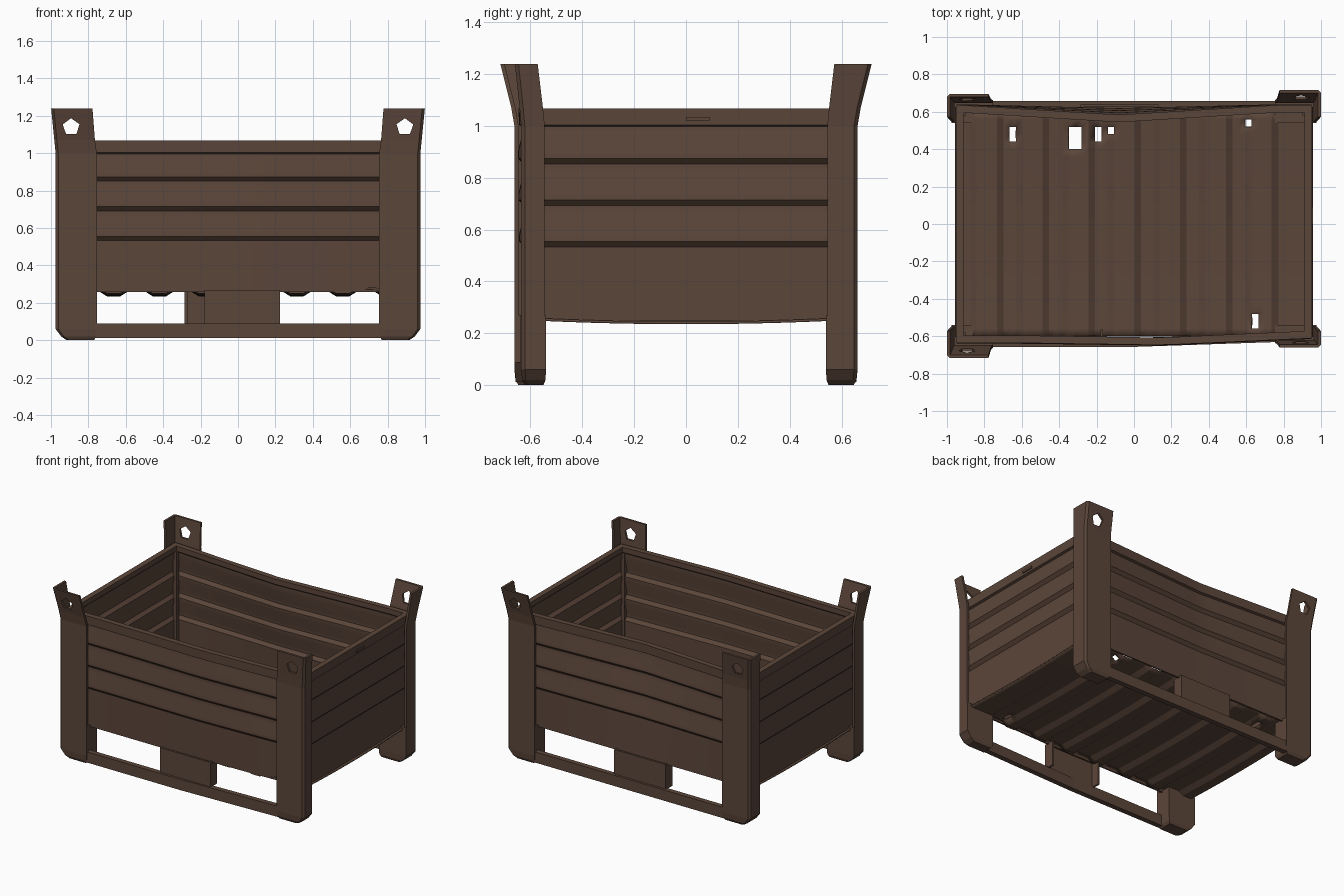
import bpy, bmesh, math

if "Cube" in bpy.data.objects:
    bpy.data.objects.remove(bpy.data.objects["Cube"])

rust = bpy.data.materials.new("rusty_brown")
rust.diffuse_color = (0.105, 0.061, 0.042, 1)
rust.use_nodes = True
rust.node_tree.nodes["Principled BSDF"].inputs["Base Color"].default_value = rust.diffuse_color


def finish(name, bm, mirror=None):
    bmesh.ops.recalc_face_normals(bm, faces=bm.faces)
    me = bpy.data.meshes.new(name)
    bm.to_mesh(me)
    bm.free()
    me.materials.append(rust)
    ob = bpy.data.objects.new(name, me)
    bpy.context.collection.objects.link(ob)
    if mirror:
        m = ob.modifiers.new("mirror", 'MIRROR')
        m.use_axis = mirror
        m.use_mirror_merge = False
    return ob


def loft(name, rings, mirror=None):
    """Closed solid through a list of equal-length point rings."""
    bm = bmesh.new()
    rows = [[bm.verts.new(p) for p in r] for r in rings]
    n = len(rows[0])
    for a, b in zip(rows, rows[1:]):
        for i in range(n):
            bm.faces.new((a[i], a[(i + 1) % n], b[(i + 1) % n], b[i]))
    bm.faces.new(rows[0][::-1])
    bm.faces.new(rows[-1])
    return finish(name, bm, mirror)


def rect(x0, x1, y0, y1, z):
    return [(x0, y0, z), (x1, y0, z), (x1, y1, z), (x0, y1, z)]


def box(name, x0, x1, y0, y1, z0, z1, mirror=None):
    return loft(name, [rect(x0, x1, y0, y1, z) for z in (z0, z1)], mirror)


ALL = (True, True, False)
BOTH_X = (True, False, False)
C = 0.014


# Corner posts: L-section angle whose top flares outward into a lug
def angle_ring(z, xo, yo, xi, yi, t=0.016):
    return [(xi, yo, z), (xo - C, yo, z), (xo, yo - C, z), (xo, yi, z),
            (xo - t, yi, z), (xo - t, yo - t, z), (xi, yo - t, z)]


def foot_ring(z, xo, yo, xi, yi):
    return [(xi, yo, z), (xo - C, yo, z), (xo, yo - C, z), (xo, yi, z), (xi, yi, z)]


def place(rings, sx, sy):
    return [[(sx * x, sy * y, z) for x, y, z in r] for r in rings]


def corner(name, sx, sy, push, lean):
    """One post; push shifts it inward, lean straightens its lug."""
    y = 0.662 - push
    post = loft(name + "_post", place([
        angle_ring(0.27, 0.975, y, 0.755, 0.545),
        angle_ring(1.00, 0.975, y, 0.755, 0.545),
        angle_ring(1.07, 0.982, y + 0.012 - lean * 0.2, 0.765, 0.552),
        angle_ring(1.238, 0.999, y + 0.054 - lean, 0.778, 0.572)], sx, sy))
    # five-sided lifting hole
    hole = loft("lug_hole_cutter", place([
        [(0.892 + 0.047 * math.cos(0.3 + i * math.tau / 5), d,
          1.14 + 0.047 * math.sin(0.3 + i * math.tau / 5)) for i in range(5)]
        for d in (0.55, 0.80)], sx, sy))
    hole.hide_render = True
    cut = post.modifiers.new("hole", 'BOOLEAN')
    cut.operation = 'DIFFERENCE'
    cut.solver = 'EXACT'
    cut.object = hole
    bpy.context.view_layer.objects.active = post
    bpy.ops.object.modifier_apply(modifier="hole")
    bpy.data.objects.remove(hole)
    # closed foot with a chamfered bottom
    loft(name + "_foot", place([
        foot_ring(0.0, 0.915, y - 0.015, 0.77, 0.55),
        foot_ring(0.02, 0.945, y - 0.004, 0.758, 0.542),
        foot_ring(0.06, 0.975, y, 0.755, 0.54),
        foot_ring(0.27, 0.975, y, 0.755, 0.54)], sx, sy))


corner("front_left", -1, -1, 0, 0)
corner("front_right", 1, -1, 0.026, 0.03)
corner("back_left", -1, 1, 0, 0.02)
corner("back_right", 1, 1, 0, 0)

# Base rails; the front one is knocked inward at the right end
for name, sy, push in (("front_base_rail", -1, 0.026), ("back_base_rail", 1, 0)):
    loft(name, [[(x, sy * (y - p), z) for y, z in
                 ((0.62, 0.012), (0.657, 0.012), (0.657, 0.09), (0.62, 0.09))]
                for x, p in ((-0.765, 0), (0, 0), (0.765, push))])


# Fork-opening supports: channels open toward the inside
def support(name, x0, x1, sy, t=0.014):
    y0, y1 = sy * 0.565, sy * 0.64
    sec = [(x0, y0), (x0, y1), (x1, y1), (x1, y0), (x1 - t, y0),
           (x1 - t, y1 - sy * t), (x0 + t, y1 - sy * t), (x0 + t, y0)]
    loft(name, [[(x, y, z) for x, y in sec] for z in (0.085, 0.268)])


support("front_support", -0.18, 0.225, -1)
support("back_support", -0.285, 0.13, 1)

# Wall profile: (outward offset, height), three pressed ribs and a folded rim
outer = [(0, 0.258)]
for z in (0.55, 0.71, 0.87):
    outer += [(0, z - 0.018), (0.022, z + 0.004), (0.022, z + 0.03), (0, z + 0.11)]
sheet = [(d - 0.012, z) for d, z in outer]
profile = (outer + [(0, 0.997), (0.016, 1.003), (0.018, 1.067), (-0.022, 1.067),
                    (-0.022, 1.03), (-0.012, 1.02)] + sheet[::-1])


def ramp(z):
    return min(1, max(0, (z - 0.28) / 0.7))


def front_bow(x, z):
    return (0.012 * ramp(z) * max(0, 1 - abs(x - 0.2) / 0.8)
            - 0.026 * max(0, x - 0.1) / 0.85)


def back_dent(x, z):
    return -0.052 * ramp(z) * max(0, 1 - abs(x + 0.08) / 0.85)


def long_wall(name, side, bend):
    xs = [-0.95 + 1.9 * i / 24 for i in range(25)]
    return loft(name, [[(x, side * (0.618 + d + bend(x, z)), z) for d, z in profile]
                       for x in xs])


walls = [long_wall("front_wall", -1, front_bow),
         long_wall("back_wall", 1, back_dent),
         loft("side_wall", [[(0.934 + d, y, z - 0.01 * (z < 0.3)) for d, z in profile]
                            for y in (-0.605, 0.625)], BOTH_X)]

# Small tab on the side rim
box("rim_tab", 0.945, 0.958, 0.0, 0.09, 1.018, 1.034)

# Corner strips closing the inside of the box
box("inner_corner_strip", 0.90, 0.93, 0.58, 0.606, 0.26, 1.03, ALL)

# Corrugated, slightly sagging floor with rusted-through holes
holes = [(-0.35, -0.28, 0.38, 0.53), (-0.66, -0.63, 0.46, 0.52),
         (-0.21, -0.17, 0.46, 0.54), (-0.14, -0.10, 0.49, 0.54),
         (0.60, 0.64, 0.52, 0.56), (0.63, 0.67, -0.54, -0.47)]
bm = bmesh.new()
ribs = (0, 0, 0, 0.022, 0.022, 0.022, 0.022)
xs = [-0.945 + 0.035 * k for k in range(55)]
ys = [-0.60 + 0.04 * j for j in range(31)]
grid = [[bm.verts.new((x, y, 0.256 - 0.016 * (1 - (y / 0.62) ** 2)
                       + (ribs[k % 7] if 2 < k < 52 else 0)))
         for y in ys] for k, x in enumerate(xs)]
for k in range(54):
    for j in range(30):
        cx, cy = xs[k] + 0.0175, ys[j] + 0.02
        if not any(a < cx < b and c < cy < d for a, b, c, d in holes):
            bm.faces.new((grid[k][j], grid[k + 1][j], grid[k + 1][j + 1], grid[k][j + 1]))
loose = [v for v in bm.verts if not v.link_faces]
bmesh.ops.delete(bm, geom=loose, context='VERTS')
floor = finish("floor", bm)
s = floor.modifiers.new("thickness", 'SOLIDIFY')
s.thickness = 0.01
s.offset = 0

# Soft upper rib slopes, crisp undersides
bpy.ops.object.select_all(action='DESELECT')
for ob in walls + [floor]:
    ob.select_set(True)
bpy.context.view_layer.objects.active = floor
bpy.ops.object.shade_smooth_by_angle(angle=math.radians(28))
